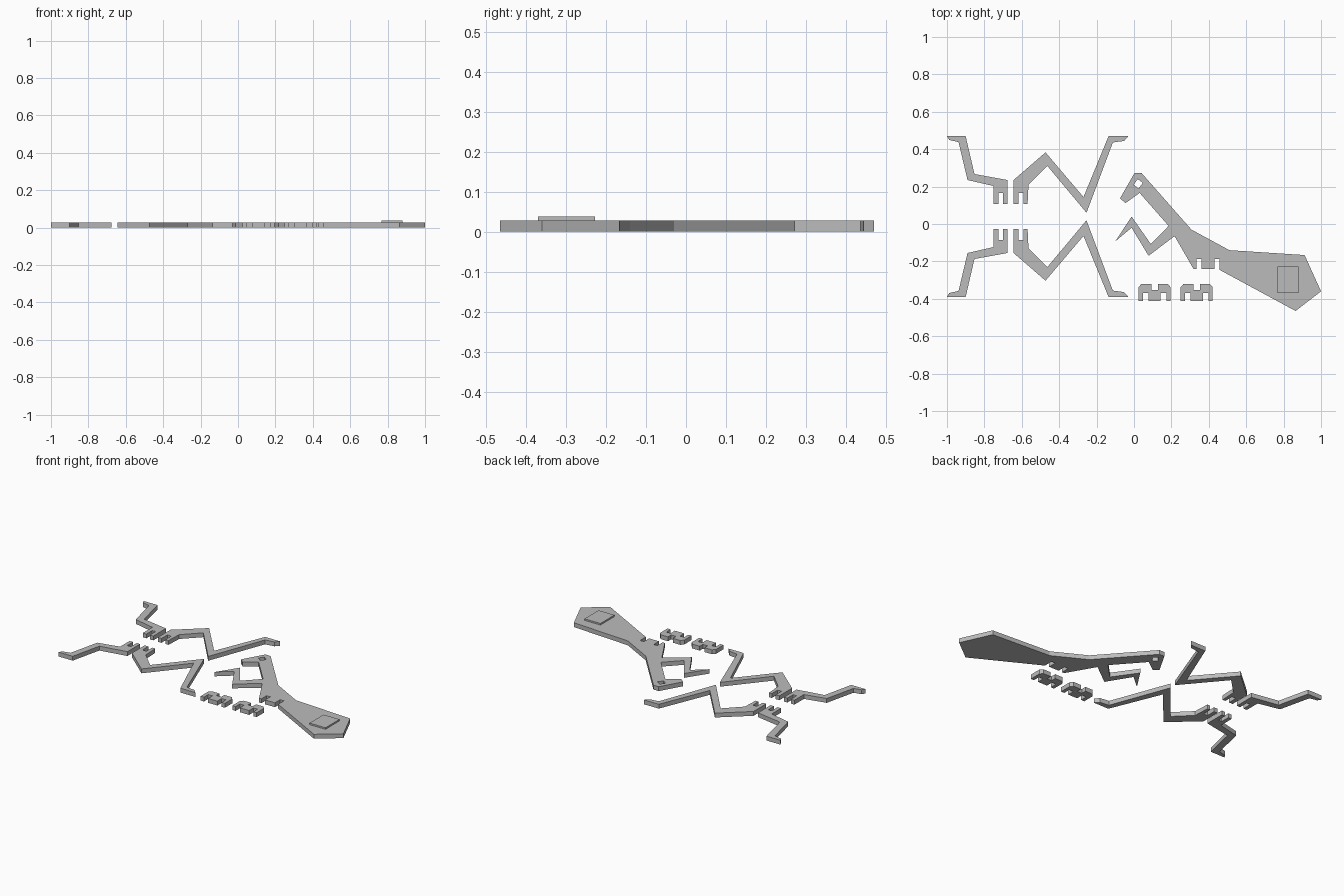
import bpy
import bmesh

THICKNESS = 0.028
PAD_HEIGHT = 0.01

if "Cube" in bpy.data.objects:
    bpy.data.objects.remove(bpy.data.objects["Cube"], do_unlink=True)

# Single plain grey finish
grey = bpy.data.materials.new("plain grey")
grey.use_nodes = True
colour = (0.5, 0.5, 0.5, 1)
grey.diffuse_color = colour
grey.node_tree.nodes["Principled BSDF"].inputs["Base Color"].default_value = colour


def plate(name, outline, holes=(), bottom=0, height=THICKNESS):
    """Fill a flat outline, leaving any holes open, and thicken it upwards."""
    bm = bmesh.new()
    for loop in (outline, *holes):
        verts = [bm.verts.new((x, y, bottom)) for x, y in loop]
        for i, vert in enumerate(verts):
            bm.edges.new((verts[i - 1], vert))
    bmesh.ops.triangle_fill(bm, edges=bm.edges[:], use_beauty=True, normal=(0, 0, 1))
    raised = bmesh.ops.extrude_face_region(bm, geom=bm.faces[:])["geom"]
    top = [item for item in raised if isinstance(item, bmesh.types.BMVert)]
    bmesh.ops.translate(bm, verts=top, vec=(0, 0, height))
    bmesh.ops.recalc_face_normals(bm, faces=bm.faces[:])
    mesh = bpy.data.meshes.new(name)
    bm.to_mesh(mesh)
    bm.free()
    mesh.materials.append(grey)
    part = bpy.data.objects.new(name, mesh)
    bpy.context.collection.objects.link(part)
    return part


def slot(left, right, mouth, end):
    """Four corners of a slot that is open at its mouth."""
    return [(left, mouth), (left, end), (right, end), (right, mouth)]


def flipped(outline, total):
    """Mirror an outline across the sheet, from back to front."""
    return [(x, total - y) for x, y in outline]


# Body: head, back, tail, slotted belly and the attached front claw
body = [
    (0.003, 0.273), (0.04, 0.273), (0.307, -0.03), (0.51, -0.14),
    (0.912, -0.166), (1, -0.36), (0.864, -0.465), (0.457, -0.24),
    *reversed(slot(0.334, 0.36, -0.24, -0.187)),
]
body[8:8] = reversed(slot(0.43, 0.457, -0.24, -0.187)[:-1])
body.pop(7)
body.insert(7, (0.457, -0.245))
body += [
    (0.318, -0.24), (0.217, -0.065), (0.078, -0.17), (-0.013, -0.02),
    (-0.1, -0.093), (-0.013, 0.04), (0.09, -0.107), (0.185, -0.01),
    (0.03, 0.166), (-0.045, 0.112), (-0.075, 0.137),
]
eye_hole = [(0.02, 0.24), (0.047, 0.22), (0.025, 0.19), (-0.002, 0.21)]
plate("body", body, [eye_hole])

# Raised plain pad on the tail
pad = [(0.767, -0.37), (0.88, -0.37), (0.88, -0.228), (0.767, -0.228)]
plate("tail_pad", pad, bottom=THICKNESS, height=PAD_HEIGHT)

# Limbs: each ends in a forked clip, and the pair mirrors across the sheet
short_limb = [
    (-1, 0.47), (-0.9, 0.47), (-0.853, 0.267), (-0.676, 0.235), (-0.676, 0.107),
    *reversed(slot(-0.725, -0.7, 0.107, 0.166)),
    (-0.75, 0.107), (-0.75, 0.203), (-0.89, 0.235), (-0.938, 0.438), (-0.988, 0.449),
]
long_limb = [
    (-0.644, 0.235), (-0.473, 0.383), (-0.27, 0.144), (-0.136, 0.47),
    (-0.03, 0.47), (-0.053, 0.444), (-0.113, 0.436), (-0.254, 0.06),
    (-0.463, 0.31), (-0.564, 0.209), (-0.569, 0.107),
    *reversed(slot(-0.618, -0.59, 0.107, 0.166)),
    (-0.644, 0.107),
]
for name, outline in (("short_limb", short_limb), ("long_limb", long_limb)):
    plate("back_" + name, outline)
    plate("front_" + name, flipped(outline, 0.08))

# Two slotted connectors, each outlined from one half
half = [
    (0.017, -0.352), (0.017, -0.32), (0.07, -0.32), (0.086, -0.338), (0.086, -0.413),
    *reversed(slot(0.033, 0.063, -0.413, -0.369)),
]
for name, centre in (("left_connector", 0.335), ("right_connector", 0.11)):
    outline = [(centre + x, y) for x, y in half]
    outline += [(centre - x, y) for x, y in reversed(half)]
    plate(name, outline)
